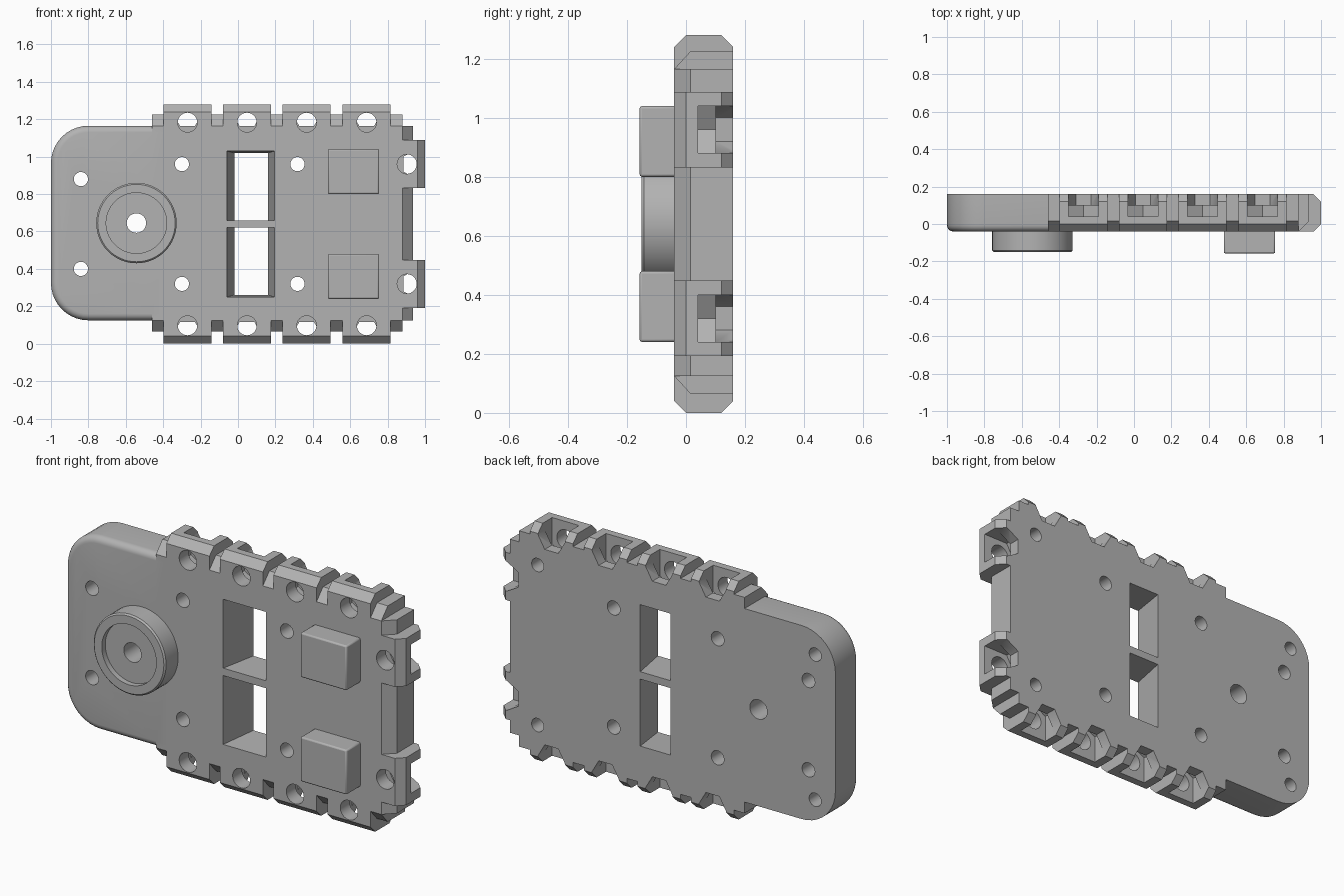
import bpy, bmesh, math
from mathutils import Vector

if "Cube" in bpy.data.objects:
    bpy.data.objects.remove(bpy.data.objects["Cube"])

MID = 0.64                     # mirror height of the plate
F, B = -0.04, 0.16             # front and back of the plate

grey = bpy.data.materials.new("light grey")
grey.diffuse_color = (0.45, 0.45, 0.45, 1)
grey.use_nodes = True
grey.node_tree.nodes["Principled BSDF"].inputs["Base Color"].default_value = grey.diffuse_color


def loft(name, rings):
    """Solid through a list of matching point rings."""
    bm = bmesh.new()
    vs = [[bm.verts.new(p) for p in r] for r in rings]
    n = len(rings[0])
    for a, b in zip(vs, vs[1:]):
        for i in range(n):
            bm.faces.new((a[i], a[(i + 1) % n], b[(i + 1) % n], b[i]))
    bm.faces.new(vs[0])
    bm.faces.new(vs[-1])
    bmesh.ops.recalc_face_normals(bm, faces=bm.faces)
    me = bpy.data.meshes.new(name)
    bm.to_mesh(me)
    bm.free()
    me.materials.append(grey)
    ob = bpy.data.objects.new(name, me)
    bpy.context.collection.objects.link(ob)
    return ob


def prism(name, pts, vec):
    pts = [Vector(p) for p in pts]
    return loft(name, [pts, [p + Vector(vec) for p in pts]])


def rect(x0, x1, z0, z1, y):
    return [(x0, y, z0), (x1, y, z0), (x1, y, z1), (x0, y, z1)]


def disc(x, z, r, y, n=32):
    return [(x + r * math.cos(2 * math.pi * i / n), y, z + r * math.sin(2 * math.pi * i / n)) for i in range(n)]


def rod(name, x, z, r, y0, y1):
    return loft(name, [disc(x, z, r, y0), disc(x, z, r, y1)])


def combine(target, tool, op):
    """Apply one boolean and remove the tool."""
    m = target.modifiers.new("bool", 'BOOLEAN')
    m.operation, m.solver, m.object = op, 'EXACT', tool
    bpy.context.view_layer.update()
    ev = target.evaluated_get(bpy.context.evaluated_depsgraph_get())
    me = bpy.data.meshes.new_from_object(ev)
    target.modifiers.clear()
    target.data = me
    bpy.data.objects.remove(tool)


def smooth(ob):
    bpy.ops.object.select_all(action='DESELECT')
    ob.select_set(True)
    bpy.context.view_layer.objects.active = ob
    bpy.ops.object.shade_smooth_by_angle(angle=math.radians(32))


# Main plate with sloped rails along the top and bottom
plate = prism("mounting_plate", [(-0.46, y, z) for y, z in (
    (F, 0.125), (F, 1.165), (0.015, 1.225), (B, 1.225), (B, 0.065), (0.015, 0.065))],
    (1.34, 0, 0))


# Rounded end with a filleted front rim
def end_ring(y, d):
    r, pts = 0.2 - d, [(-0.4, y, 0.125 + d), (-0.4, y, 1.165 - d)]
    for cz, a0 in ((0.965, 90), (0.325, 180)):
        for i in range(11):
            a = math.radians(a0 + 9 * i)
            pts.append((-0.8 + r * math.cos(a), y, cz + r * math.sin(a)))
    return pts


R = 0.035
rings = [end_ring(F + R * (1 - math.cos(math.radians(a))), R * (1 - math.sin(math.radians(a))))
         for a in (0, 18, 36, 54, 72, 90)]
combine(plate, loft("rounded_end", rings + [end_ring(B, 0)]), 'UNION')

# Sloped rail on the right edge
combine(plate, prism("side_rail", [(x, y, 0.125) for x, y in (
    (0.6, F), (0.88, F), (0.935, 0.015), (0.935, B), (0.6, B))], (0, 0, 1.04)), 'UNION')

# Teeth: each frame maps (along, out, y) to world, out = 0 at the tooth tip
frames = [lambda s, o, y, c=c, k=k: (c + s, y, MID + k * (0.64 + o))
          for c in (-0.27, 0.048, 0.367, 0.688) for k in (1, -1)]
frames += [lambda s, o, y, k=k: (1 + o, y, MID + k * 0.32 + s) for k in (1, -1)]
for f in frames:
    prof = ((-0.25, F), (-0.04, F), (0, 0), (0, 0.12), (-0.04, B), (-0.25, B))
    combine(plate, loft("tooth", [[f(s, o, y) for o, y in prof] for s in (-0.128, 0.128)]), 'UNION')

# Tooth pockets: hexagonal slot, wedge opening behind it, and a bolt hole
for f in frames:
    slot = ((-0.08, 0.1), (-0.08, -0.142), (0, -0.188), (0.08, -0.142), (0.08, 0.1))
    wedge = ((-0.08, 0.1), (-0.08, -0.046), (-0.04, -0.115), (0.04, -0.115), (0.08, -0.046), (0.08, 0.1))
    for pts, y0, y1 in ((slot, 0.04, 0.1), (wedge, 0.09, 0.3)):
        combine(plate, loft("pocket", [[f(s, o, y) for s, o in pts] for y in (y0, y1)]), 'DIFFERENCE')
    x, _, z = f(0, -0.097, 0)
    combine(plate, rod("bolt_hole", x, z, 0.052, -0.2, 0.07), 'DIFFERENCE')

# Tapered windows either side of a cross bar
for k in (1, -1):
    front = rect(-0.06, 0.195, MID + k * 0.02, MID + k * 0.39, F)
    back = rect(-0.02, 0.16, MID + k * 0.02, MID + k * 0.38, B)
    a, b = [[Vector(p) for p in r] for r in (front, back)]
    over = [[p + (p - q) * 0.1 for p, q in zip(u, v)] for u, v in ((a, b), (b, a))]
    combine(plate, loft("window", over), 'DIFFERENCE')

# Through holes, then blind holes in the back
for k in (1, -1):
    for x, h in ((-0.84, 0.24), (-0.3, 0.32), (0.318, 0.32)):
        combine(plate, rod("hole", x, MID + k * h, 0.038, -0.3, 0.3), 'DIFFERENCE')
    for x, h in ((-0.88, 0.39), (0.77, 0.43)):
        combine(plate, rod("blind_hole", x, MID + k * h, 0.036, 0.04, 0.3), 'DIFFERENCE')

# Round boss with a shallow recess
cx, cz = -0.543, 0.645
prof = ((0.207, -0.15), (0.215, -0.142), (0.215, -0.03))
boss = loft("round_boss", [disc(cx, cz, r, y, 64) for r, y in prof])
combine(boss, loft("recess", [disc(cx, cz, 0.162, y, 64) for y in (-0.3, -0.12)]), 'DIFFERENCE')
combine(plate, boss, 'UNION')
combine(plate, rod("centre_hole", cx, cz, 0.052, -0.3, 0.3), 'DIFFERENCE')
smooth(plate)

# Two raised pads with softened edges
for name, k in (("upper_pad", 1), ("lower_pad", -1)):
    pad = prism(name, rect(0.48, 0.755, MID + k * 0.16, MID + k * 0.4, -0.157), (0, 0.13, 0))
    m = pad.modifiers.new("soft edges", 'BEVEL')
    m.width, m.segments = 0.008, 2
    smooth(pad)
